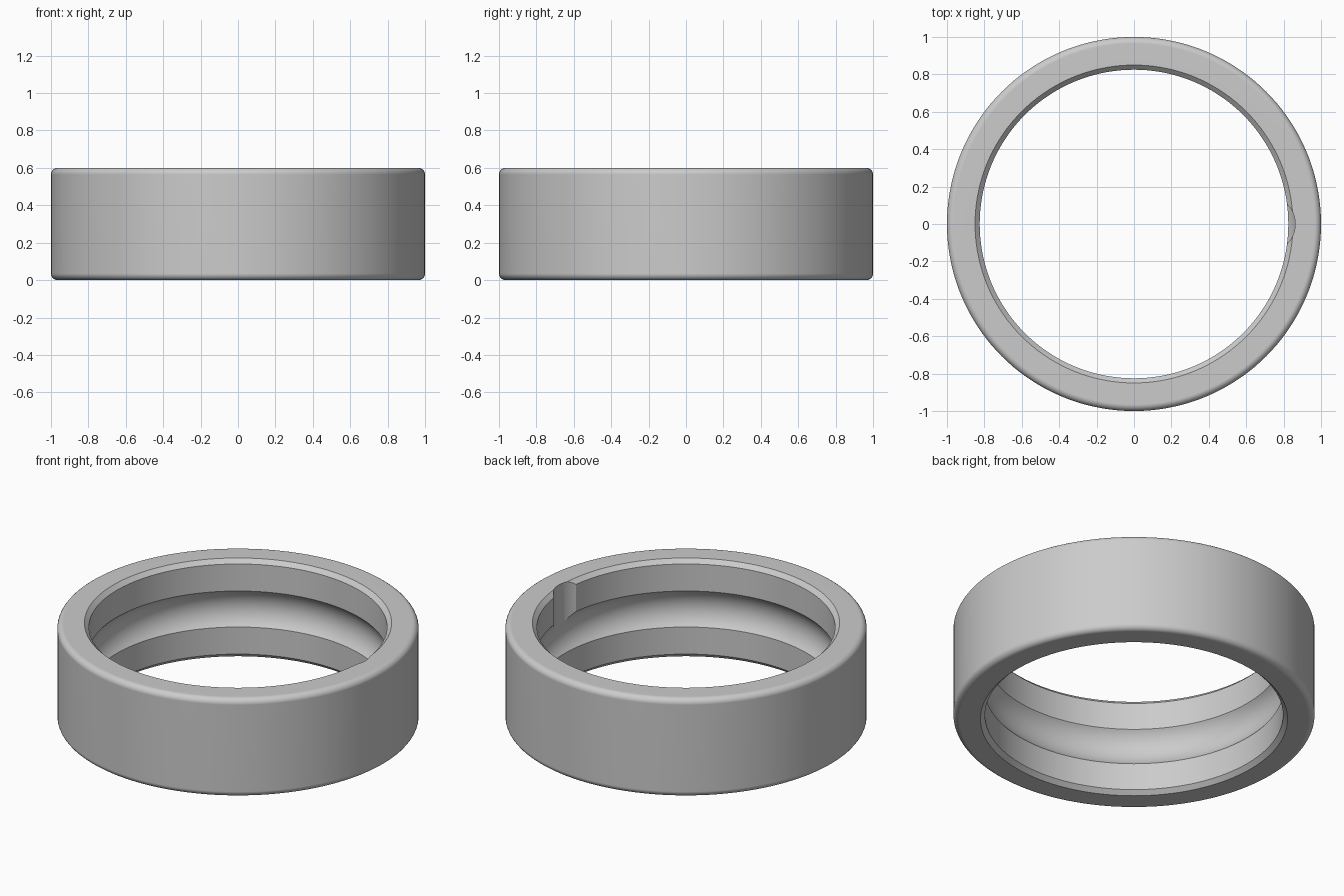
import bpy
import bmesh
from math import cos, sin, pi, tau, asin
from mathutils import Vector

cube = bpy.data.objects.get("Cube")
if cube:
    bpy.data.objects.remove(cube, do_unlink=True)

HEIGHT, OUTER, BORE = 0.6, 1.0, 0.825
FILLET, CHAMFER = 0.035, 0.025
GROOVE_R, GROOVE_HALF = 0.16, 0.11
SEGMENTS = 144

# Plain steel colour
steel = bpy.data.materials.new("steel_grey")
steel.use_nodes = True
color = (0.6, 0.6, 0.6, 1)
steel.diffuse_color = color
steel.node_tree.nodes["Principled BSDF"].inputs["Base Color"].default_value = color


def arc(cx, cz, r, start, end, steps):
    """Points (radius, height) along an arc of the cross-section."""
    angles = [start + (end - start) * i / steps for i in range(steps + 1)]
    return [(cx + r * cos(a), cz + r * sin(a)) for a in angles]


# Cross-section: filleted outside, chamfered bore, ball groove
half_angle = asin(GROOVE_HALF / GROOVE_R)
groove_center = BORE - GROOVE_R * cos(half_angle)
profile = arc(OUTER - FILLET, FILLET, FILLET, -pi / 2, 0, 6)
profile += arc(OUTER - FILLET, HEIGHT - FILLET, FILLET, 0, pi / 2, 6)
profile += [(BORE + CHAMFER, HEIGHT), (BORE, HEIGHT - CHAMFER)]
profile += arc(groove_center, HEIGHT / 2, GROOVE_R, half_angle, -half_angle, 16)
profile += [(BORE, CHAMFER), (BORE + CHAMFER, 0)]

# Outer ring, revolved around z
bm = bmesh.new()
verts = [bm.verts.new((r, 0, z)) for r, z in profile]
edges = [bm.edges.new((v, verts[i - 1])) for i, v in enumerate(verts)]
bmesh.ops.spin(bm, geom=verts + edges, cent=(0, 0, 0), axis=(0, 0, 1),
               angle=tau, steps=SEGMENTS, use_merge=True)
bmesh.ops.remove_doubles(bm, verts=bm.verts, dist=1e-5)
bmesh.ops.recalc_face_normals(bm, faces=bm.faces)
mesh = bpy.data.meshes.new("bearing_outer_ring")
bm.to_mesh(mesh)
bm.free()
ring = bpy.data.objects.new("bearing_outer_ring", mesh)
bpy.context.collection.objects.link(ring)
mesh.materials.append(steel)

# Ball filling notch, from the top face down into the groove
bpy.ops.mesh.primitive_cylinder_add(vertices=96, radius=0.153, depth=0.4,
                                    location=(groove_center, 0, 0.5))
cutter = bpy.context.object
cutter.name = "notch_cutter"
cutter.data.materials.append(steel)
cutter.hide_render = True

bpy.ops.object.select_all(action='DESELECT')
bpy.context.view_layer.objects.active = ring
ring.select_set(True)
cut = ring.modifiers.new("filling_notch", 'BOOLEAN')
cut.operation = 'DIFFERENCE'
cut.solver = 'EXACT'
cut.object = cutter
bpy.ops.object.modifier_apply(modifier=cut.name)
bpy.data.objects.remove(cutter, do_unlink=True)

# Smooth curves with crisp chamfer and groove edges
bpy.ops.object.shade_smooth_by_angle(angle=pi / 7)
weighted = ring.modifiers.new("flat_face_normals", 'WEIGHTED_NORMAL')
weighted.keep_sharp = True
